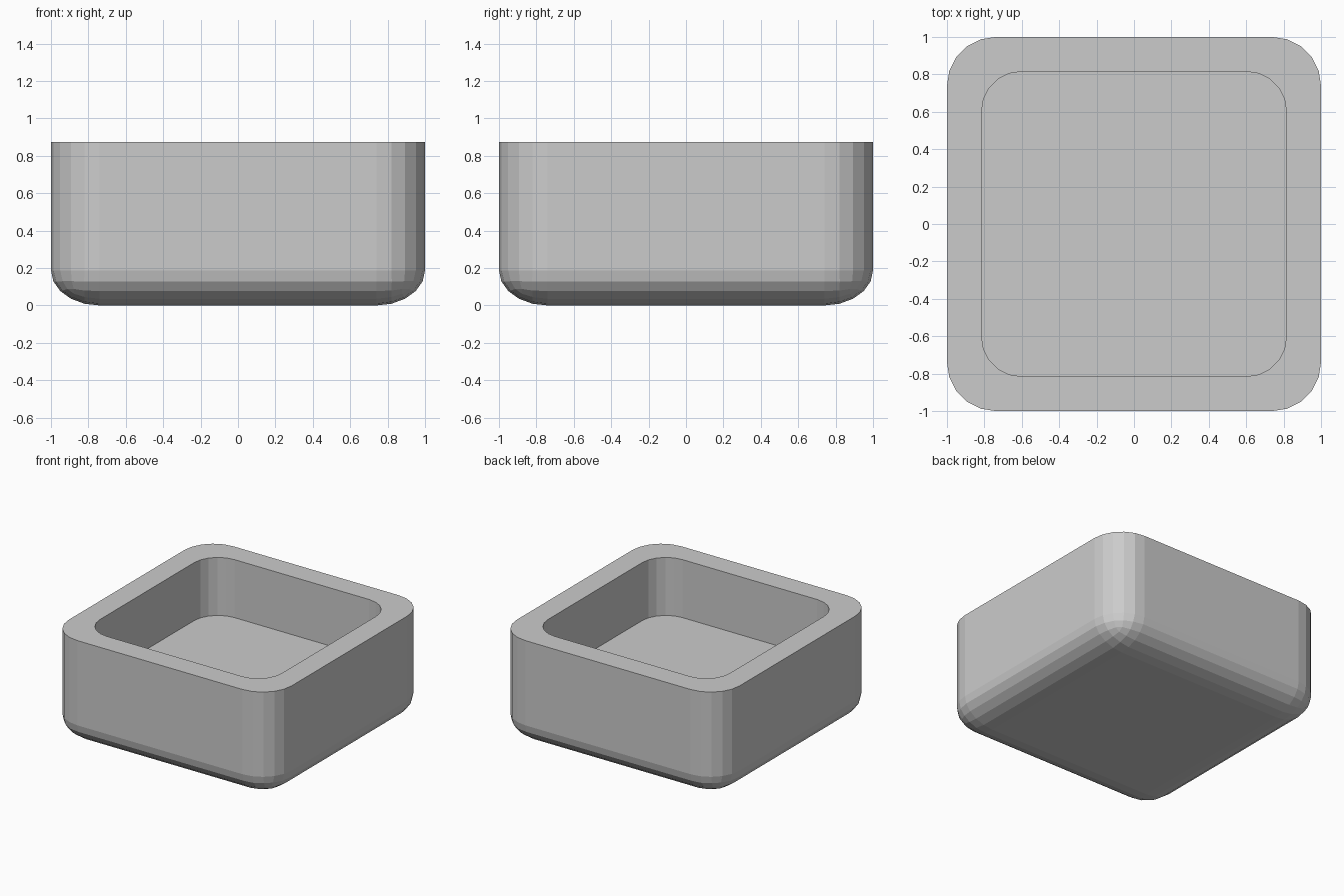
import bpy, bmesh
from mathutils import Vector

if "Cube" in bpy.data.objects:
    bpy.data.objects.remove(bpy.data.objects["Cube"])

RADIUS, SEGMENTS = 0.26, 5      # rounding of the block
SQUASH = 0.72                   # vertical flattening of the rounding
RIM_Z, FLOOR_Z = 0.874, 0.404   # rim height and cavity floor
INNER = 0.815                   # cavity size relative to the outside

# Rounded block, standing on z = 0
bm = bmesh.new()
bmesh.ops.create_cube(bm, size=2)
bmesh.ops.bevel(bm, geom=bm.edges[:], offset=RADIUS, offset_type='OFFSET',
                segments=SEGMENTS, profile=0.5, affect='EDGES')
bmesh.ops.scale(bm, vec=(1, 1, SQUASH), verts=bm.verts)
bmesh.ops.translate(bm, vec=(0, 0, SQUASH), verts=bm.verts)

# Slice off the upper part to leave an open top
bmesh.ops.bisect_plane(bm, geom=bm.verts[:] + bm.edges[:] + bm.faces[:],
                       plane_co=(0, 0, RIM_Z), plane_no=(0, 0, 1), clear_outer=True)


def extrude_loop(edges):
    """Extrude an open edge loop; return the new verts and edges."""
    geom = bmesh.ops.extrude_edge_only(bm, edges=edges)["geom"]
    verts = [g for g in geom if isinstance(g, bmesh.types.BMVert)]
    loop = [g for g in geom if isinstance(g, bmesh.types.BMEdge)]
    return verts, loop


# Flat rim
verts, loop = extrude_loop([e for e in bm.edges if e.is_boundary])
bmesh.ops.scale(bm, vec=(INNER, INNER, 1), verts=verts)

# Straight cavity walls and flat floor
verts, loop = extrude_loop(loop)
bmesh.ops.translate(bm, vec=Vector((0, 0, FLOOR_Z - RIM_Z)), verts=verts)
bmesh.ops.contextual_create(bm, geom=loop)
bmesh.ops.recalc_face_normals(bm, faces=bm.faces)

mesh = bpy.data.meshes.new("square_bowl")
bm.to_mesh(mesh)
bm.free()
bpy.context.collection.objects.link(bpy.data.objects.new("square_bowl", mesh))
